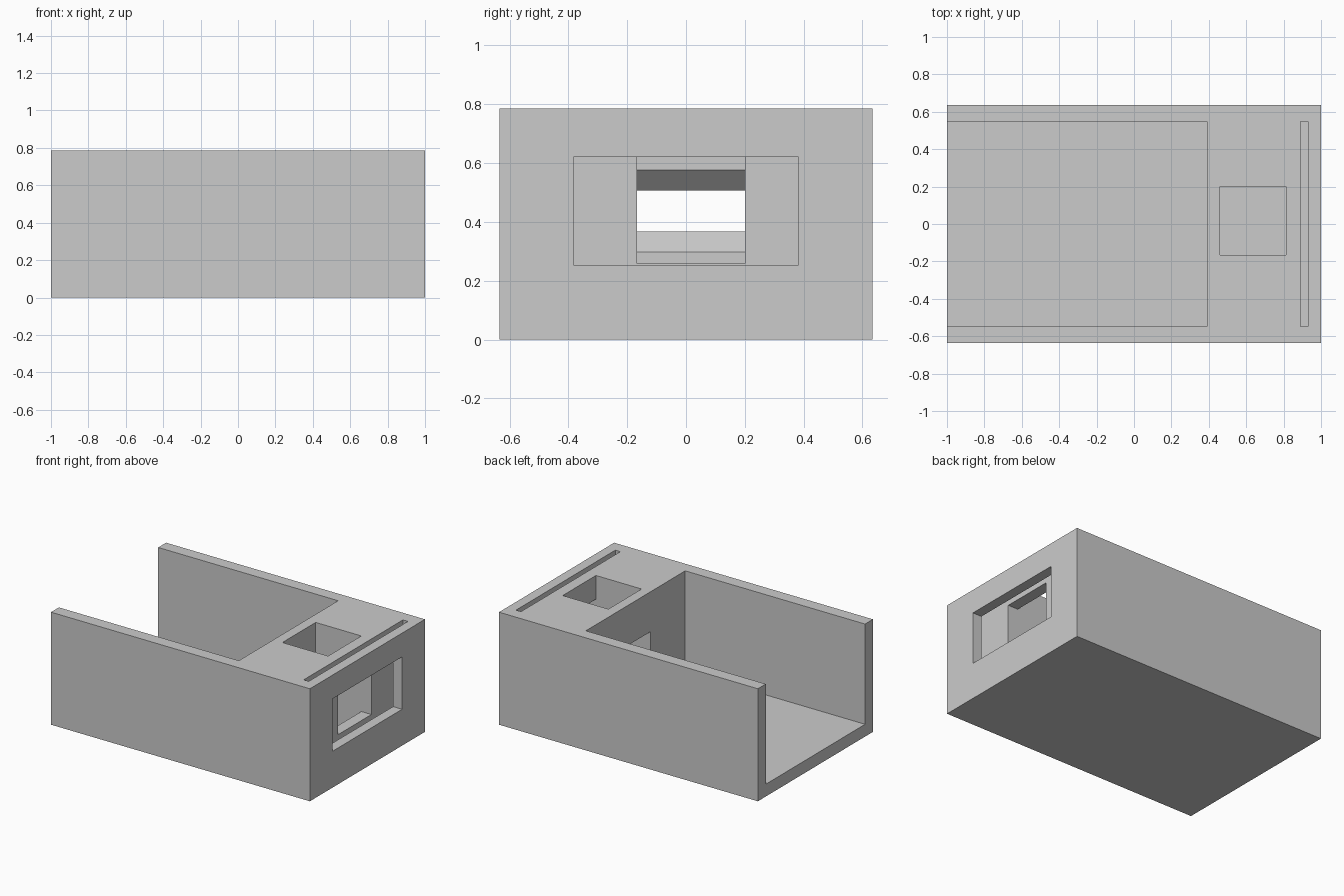
import bpy
import bmesh
from mathutils import Vector

if "Cube" in bpy.data.objects:
    bpy.data.objects.remove(bpy.data.objects["Cube"], do_unlink=True)

LENGTH, HALF_WIDTH, HEIGHT = 2.0, 0.635, 0.786
FLOOR = 0.086          # thickness of the floor under every cavity
INNER = 0.548          # half width of the bay and the slot
ABOVE = HEIGHT + 0.1   # cutters rise past the top

grey = bpy.data.materials.new("plain_grey")
grey.use_nodes = True
grey.diffuse_color = (0.6, 0.6, 0.6, 1)
grey.node_tree.nodes["Principled BSDF"].inputs["Base Color"].default_value = (0.6, 0.6, 0.6, 1)


def prism(name, profile, y0, y1):
    """Extrude an (x, z) profile along y."""
    bm = bmesh.new()
    face = bm.faces.new([bm.verts.new((x, y0, z)) for x, z in profile])
    moved = bmesh.ops.extrude_face_region(bm, geom=[face])["geom"]
    verts = [g for g in moved if isinstance(g, bmesh.types.BMVert)]
    bmesh.ops.translate(bm, verts=verts, vec=Vector((0, y1 - y0, 0)))
    bmesh.ops.recalc_face_normals(bm, faces=bm.faces)
    mesh = bpy.data.meshes.new(name)
    bm.to_mesh(mesh)
    bm.free()
    mesh.materials.append(grey)
    obj = bpy.data.objects.new(name, mesh)
    bpy.context.collection.objects.link(obj)
    return obj


def box(name, x0, x1, y0, y1, z0, z1):
    return prism(name, [(x0, z0), (x1, z0), (x1, z1), (x0, z1)], y0, y1)


# Solid block
housing = box("housing", -LENGTH / 2, LENGTH / 2, -HALF_WIDTH, HALF_WIDTH, 0, HEIGHT)

# Chamber open at the top, with a square port on one side and a tapered port on the other
chamber = [
    (0.46, ABOVE), (0.813, ABOVE), (0.813, 0.62), (0.91, 0.62),
    (0.91, 0.258), (0.813, 0.258), (0.813, FLOOR), (0.46, FLOOR),
    (0.46, 0.298), (0.39, 0.367), (0.3, 0.367),
    (0.3, 0.507), (0.39, 0.507), (0.46, 0.576),
]

cutters = [
    # Large bay open at the end and the top
    box("bay_cutter", -1.1, 0.39, -INNER, INNER, FLOOR, ABOVE),
    # Narrow slot for a sliding plate
    box("slot_cutter", 0.891, 0.93, -INNER, INNER, FLOOR, ABOVE),
    # Window in the end wall, reaching into the slot
    box("window_cutter", 0.91, 1.1, -0.383, 0.383, 0.254, 0.62),
    prism("chamber_cutter", chamber, -0.167, 0.2),
]

# Carve each cavity, then bake the result
for cutter in cutters:
    cutter.hide_render = True
    mod = housing.modifiers.new(cutter.name, "BOOLEAN")
    mod.operation = "DIFFERENCE"
    mod.solver = "EXACT"
    mod.object = cutter

bpy.context.view_layer.update()
evaluated = housing.evaluated_get(bpy.context.evaluated_depsgraph_get())
carved = bpy.data.meshes.new_from_object(evaluated)
housing.modifiers.clear()
housing.data = carved
carved.name = "housing"
carved.materials.clear()
carved.materials.append(grey)
for face in carved.polygons:
    face.material_index = 0
    face.use_smooth = False
for cutter in cutters:
    bpy.data.objects.remove(cutter, do_unlink=True)
